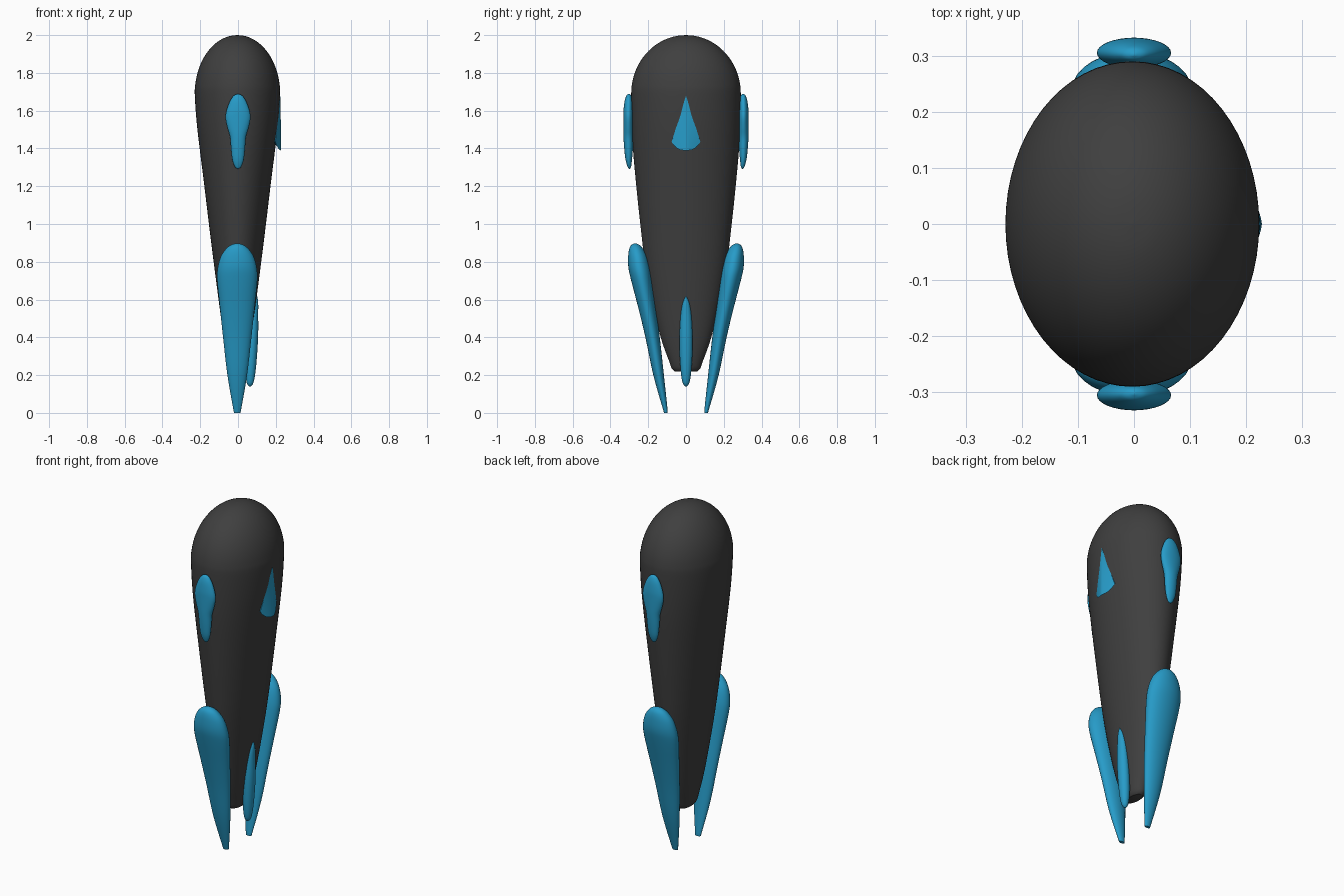
import bpy, bmesh
from math import sin, cos, pi, radians


def material(name, rgb):
    m = bpy.data.materials.new(name)
    m.diffuse_color = (*rgb, 1)
    return m


DARK = material("dark_shell", (0.05, 0.05, 0.05))
BLUE = material("blue_trim", (0.02, 0.33, 0.58))


def refine(rows, n):
    # Catmull-Rom through the section rows
    out = []
    for i in range(len(rows) - 1):
        p = [rows[max(0, min(len(rows) - 1, i + k))] for k in (-1, 0, 1, 2)]
        for s in range(n):
            t = s / n
            out.append([0.5 * (2 * b + (c - a) * t + (2 * a - 5 * b + 4 * c - d) * t * t
                               + (3 * b - a - 3 * c + d) * t ** 3) for a, b, c, d in zip(*p)])
    return out + [list(rows[-1])]


def loft(name, rows, mat, sides=32, steps=4, side=1):
    # rows: z, centre x, centre y, radius x, radius y
    bm = bmesh.new()
    rings = []
    for z, cx, cy, rx, ry in refine(rows, steps):
        rings.append([bm.verts.new((cx + rx * cos(2 * pi * k / sides),
                                    side * (cy + ry * sin(2 * pi * k / sides)), z))
                      for k in range(sides)])
    for a, b in zip(rings, rings[1:]):
        for k in range(sides):
            j = (k + 1) % sides
            bm.faces.new((a[k], a[j], b[j], b[k]))
    bm.faces.new(rings[0])
    bm.faces.new(rings[-1])
    return finish(name, bm, mat)


def finish(name, bm, mat):
    bmesh.ops.recalc_face_normals(bm, faces=bm.faces)
    me = bpy.data.meshes.new(name)
    bm.to_mesh(me)
    bm.free()
    ob = bpy.data.objects.new(name, me)
    bpy.context.collection.objects.link(ob)
    me.materials.append(mat)
    bpy.ops.object.select_all(action='DESELECT')
    ob.select_set(True)
    bpy.context.view_layer.objects.active = ob
    bpy.ops.object.shade_smooth_by_angle(angle=radians(40))
    return ob


# Tapered body with a domed top
body = [(0.22, -0.003, 0, 0.03, 0.06), (0.235, -0.003, 0, 0.042, 0.075),
        (0.27, -0.003, 0, 0.052, 0.088), (0.4, -0.003, 0, 0.073, 0.134),
        (0.6, -0.003, 0, 0.1, 0.182), (0.8, -0.003, 0, 0.126, 0.218),
        (1.0, -0.003, 0, 0.151, 0.242), (1.2, -0.003, 0, 0.175, 0.263),
        (1.4, -0.003, 0, 0.2, 0.281), (1.55, -0.003, 0, 0.217, 0.288)]
for k in range(10):
    a = k / 9 * pi / 2
    body.append((1.69 + 0.31 * sin(a), -0.003, 0,
                 max(0.226 * cos(a), 0.001), max(0.29 * cos(a), 0.001)))
loft("body", body, DARK, sides=64)

# Flipper legs and keyhole-shaped ears on both sides
leg = [(0.0, -0.004, 0.107, 0.017, 0.008), (0.02, -0.004, 0.110, 0.021, 0.012),
       (0.2, -0.004, 0.145, 0.052, 0.028), (0.4, -0.004, 0.177, 0.075, 0.038),
       (0.55, -0.004, 0.205, 0.091, 0.046), (0.7, -0.004, 0.234, 0.106, 0.056),
       (0.77, -0.004, 0.247, 0.103, 0.058), (0.83, -0.004, 0.256, 0.086, 0.05),
       (0.87, -0.004, 0.264, 0.058, 0.036), (0.89, -0.004, 0.268, 0.031, 0.02),
       (0.898, -0.004, 0.27, 0.002, 0.002)]
ear = [(1.292, 0, 0.3, 0.002, 0.002), (1.302, 0, 0.3, 0.016, 0.009),
       (1.34, 0, 0.303, 0.03, 0.017), (1.4, 0, 0.304, 0.037, 0.023),
       (1.46, 0, 0.305, 0.042, 0.026), (1.51, 0, 0.305, 0.056, 0.027),
       (1.56, 0, 0.305, 0.066, 0.027), (1.6, 0, 0.305, 0.061, 0.026),
       (1.65, 0, 0.304, 0.043, 0.021), (1.68, 0, 0.303, 0.022, 0.012),
       (1.689, 0, 0.302, 0.002, 0.002)]
for label, side in (("front", -1), ("rear", 1)):
    loft(label + "_leg", leg, BLUE, side=side)
    loft(label + "_ear", ear, BLUE, side=side)

# Slim third fin on the +x side
loft("side_fin", [(0.14, 0.063, 0, 0.004, 0.004), (0.16, 0.064, 0, 0.018, 0.018),
                  (0.22, 0.066, 0, 0.027, 0.028), (0.32, 0.072, 0, 0.03, 0.034),
                  (0.42, 0.078, 0, 0.029, 0.034), (0.52, 0.084, 0, 0.023, 0.028),
                  (0.58, 0.092, 0, 0.015, 0.018), (0.615, 0.1, 0, 0.003, 0.003)],
     BLUE, sides=24)

# Pointed beak on the +x side: apex on top, slanted rounded base
bm = bmesh.new()
apex = bm.verts.new((0.225, 0, 1.68))
base = []
for k in range(-8, 9):
    u = k / 8
    base.append(bm.verts.new((0.228 - 0.03 * abs(u) ** 1.4, 0.076 * u, 1.39 + 0.045 * abs(u) ** 3)))
base.append(bm.verts.new((0.16, 0.07, 1.46)))
base.append(bm.verts.new((0.16, -0.07, 1.46)))
for a, b in zip(base, base[1:] + base[:1]):
    bm.faces.new((apex, a, b))
bm.faces.new(base)
finish("beak", bm, BLUE)
